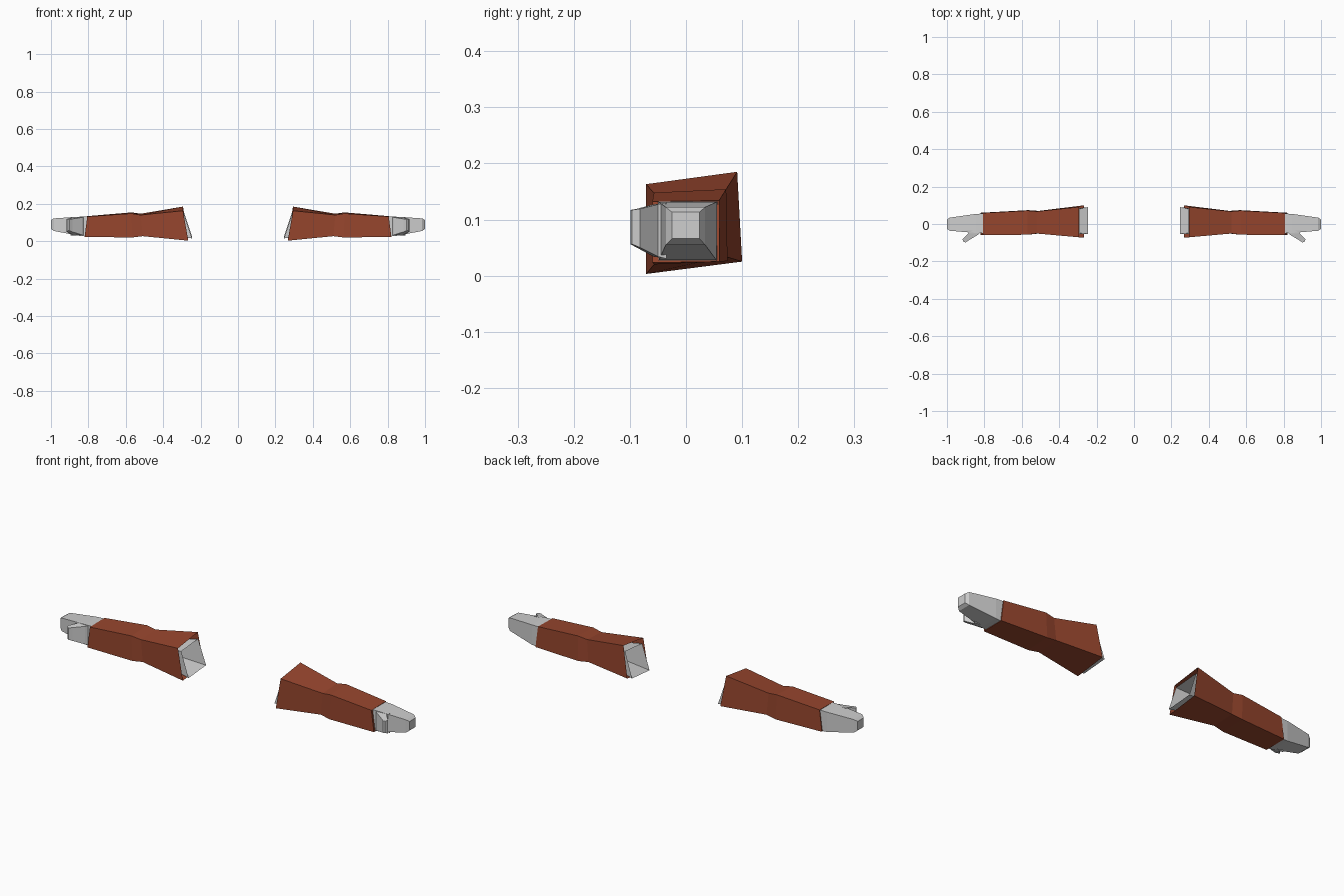
import bpy
import bmesh

if "Cube" in bpy.data.objects:
    bpy.data.objects.remove(bpy.data.objects["Cube"])


def material(name, rgb):
    m = bpy.data.materials.new(name)
    m.diffuse_color = (*rgb, 1)
    m.use_nodes = True
    m.node_tree.nodes["Principled BSDF"].inputs["Base Color"].default_value = m.diffuse_color
    return m


BROWN = material("brown cloth", (0.31, 0.061, 0.027))
GREY = material("light grey", (0.62, 0.62, 0.62))


def loft(name, rings, mat, side, cap_start=False, cap_end=False):
    """Skin four-cornered rings; side = -1 mirrors the part across x."""
    bm = bmesh.new()
    loops = [[bm.verts.new((x * side, y, z)) for x, y, z in r] for r in rings]
    for a, b in zip(loops, loops[1:]):
        for i in range(4):
            j = (i + 1) % 4
            bm.faces.new((a[i], a[j], b[j], b[i]))
    if cap_start:
        bm.faces.new(loops[0][::-1])
    if cap_end:
        bm.faces.new(loops[-1])
    if side < 0:
        bmesh.ops.reverse_faces(bm, faces=bm.faces[:])
    me = bpy.data.meshes.new(name)
    bm.to_mesh(me)
    bm.free()
    me.materials.append(mat)
    ob = bpy.data.objects.new(name, me)
    bpy.context.collection.objects.link(ob)


def section(x_low, x_high, y0, y1, z0, z1, skew=0.0):
    """Ring across the arm; skew raises the back edge."""
    return [(x_low, y0, z0), (x_low, y1, z0 + skew),
            (x_high, y1 - skew * 0.4, z1 + skew), (x_high, y0, z1)]


# sleeve: flared shoulder end, pinched elbow, straight cuff
sleeve = [
    section(0.266, 0.294, -0.071, 0.100, 0.003, 0.163, 0.022),
    section(0.51, 0.52, -0.051, 0.070, 0.027, 0.140, 0.007),
    section(0.565, 0.57, -0.057, 0.074, 0.020, 0.148, 0.006),
    section(0.82, 0.806, -0.060, 0.060, 0.023, 0.132, 0.002),
]

# pale lining showing at the open shoulder end
lining = [
    section(0.246, 0.288, -0.053, 0.090, 0.015, 0.142, 0.012),
    section(0.42, 0.42, -0.035, 0.055, 0.045, 0.125, 0.008),
]

# mitten hand with bevelled fingertips
hand = [
    section(0.80, 0.80, -0.050, 0.056, 0.026, 0.132),
    section(0.845, 0.845, -0.048, 0.054, 0.028, 0.131),
    section(0.985, 0.985, -0.036, 0.034, 0.055, 0.122),
    section(1.0, 1.0, -0.025, 0.024, 0.066, 0.113),
]


def thumb_ring(x_in, y_in, x_out, y_out, z0, z1):
    return [(x_in, y_in, z0), (x_out, y_out, z0),
            (x_out, y_out, z1), (x_in, y_in, z1)]


# thumb angled forward and outward from the palm
thumb = [
    thumb_ring(0.810, -0.035, 0.895, -0.035, 0.030, 0.130),
    thumb_ring(0.835, -0.058, 0.885, -0.050, 0.034, 0.127),
    thumb_ring(0.885, -0.088, 0.917, -0.082, 0.050, 0.119),
    thumb_ring(0.900, -0.099, 0.910, -0.096, 0.056, 0.117),
]

for label, side in (("right", 1), ("left", -1)):
    loft(label + "_sleeve", sleeve, BROWN, side, cap_end=True)
    loft(label + "_sleeve_lining", lining, GREY, side, cap_end=True)
    loft(label + "_hand", hand, GREY, side, True, True)
    loft(label + "_thumb", thumb, GREY, side, True, True)
